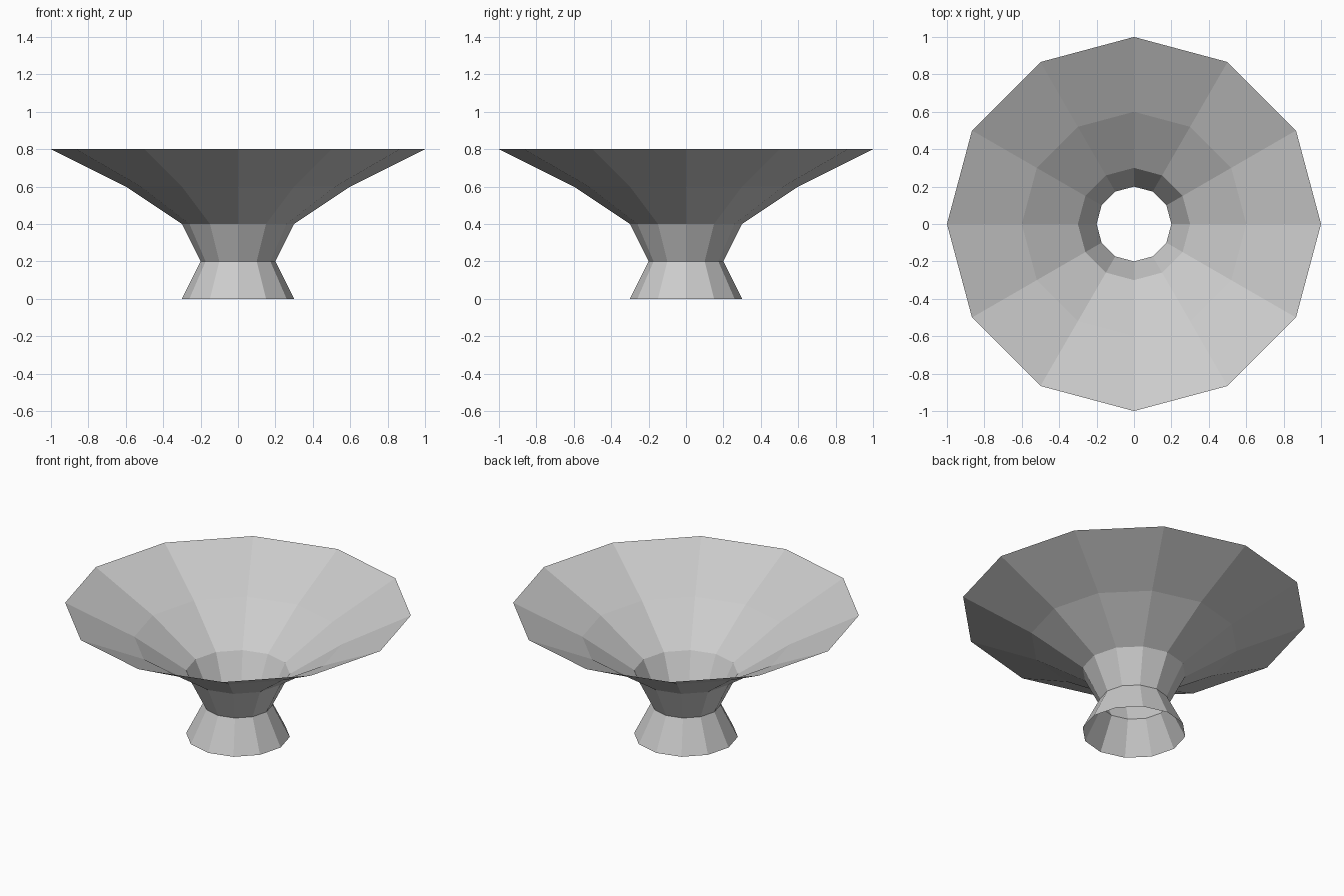
import bpy, bmesh
from math import cos, sin, tau

if "Cube" in bpy.data.objects:
    bpy.data.objects.remove(bpy.data.objects["Cube"])

SIDES = 12
# (radius, height) from foot to rim
PROFILE = [(0.3, 0.0), (0.2, 0.2), (0.3, 0.4), (0.6, 0.6), (1.0, 0.8)]

# open, single-walled flared bowl: one ring of vertices per profile point
bm = bmesh.new()
rings = [[bm.verts.new((r * cos(tau * i / SIDES), r * sin(tau * i / SIDES), z))
          for i in range(SIDES)] for r, z in PROFILE]

# wall faces between neighbouring rings
for low, high in zip(rings, rings[1:]):
    for i in range(SIDES):
        j = (i + 1) % SIDES
        bm.faces.new((low[i], low[j], high[j], high[i]))

mesh = bpy.data.meshes.new("flared_bowl")
bm.to_mesh(mesh)
bm.free()
bowl = bpy.data.objects.new("flared_bowl", mesh)
bpy.context.collection.objects.link(bowl)
